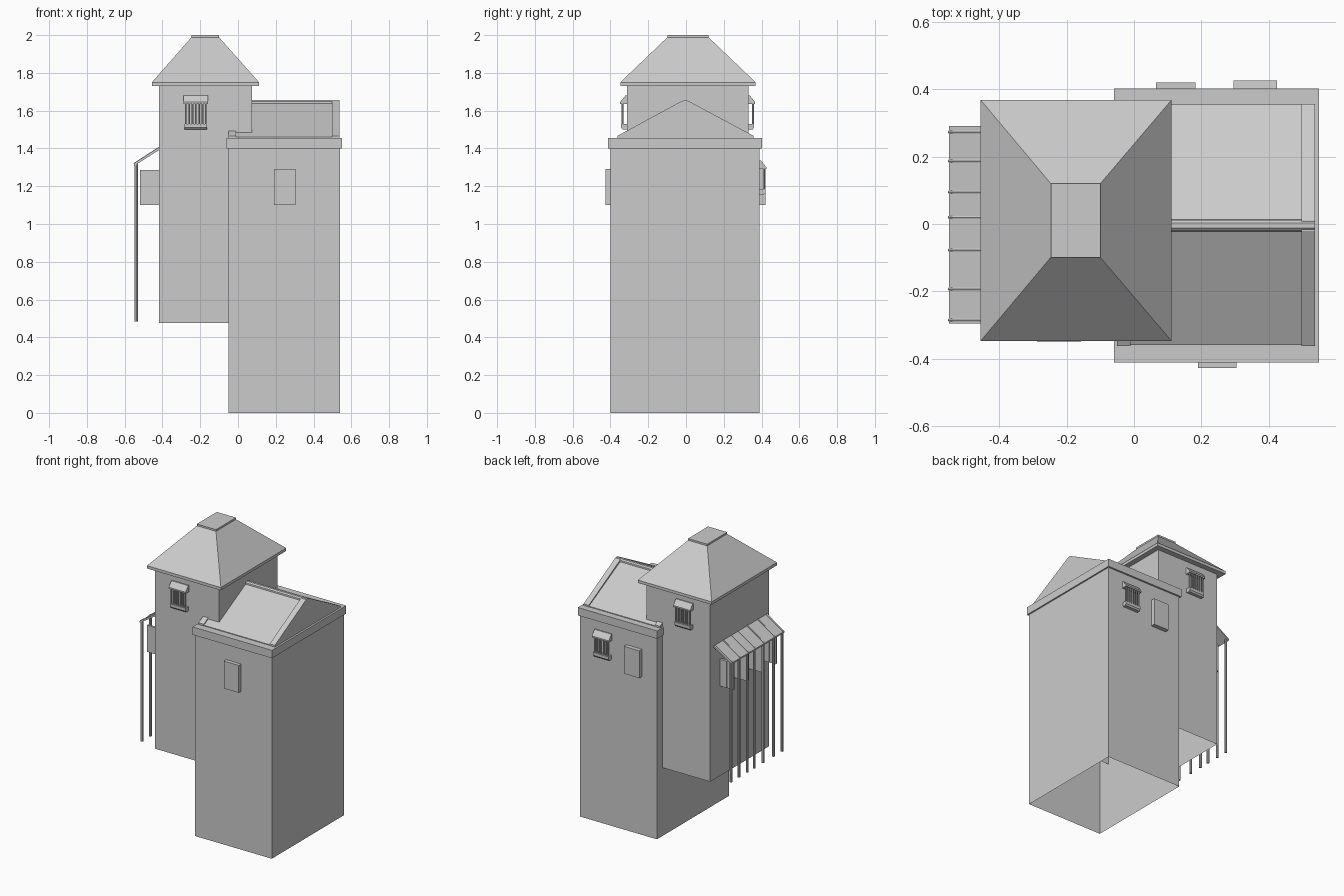
import bpy, bmesh, math
from mathutils import Vector

if "Cube" in bpy.data.objects:
    bpy.data.objects.remove(bpy.data.objects["Cube"])


def finish(name, bm):
    bmesh.ops.recalc_face_normals(bm, faces=bm.faces)
    me = bpy.data.meshes.new(name)
    bm.to_mesh(me)
    bm.free()
    ob = bpy.data.objects.new(name, me)
    bpy.context.collection.objects.link(ob)
    return ob


def frustum(name, low, high, z0, z1, open_bottom=False):
    """Box or hipped shape between two (x0, x1, y0, y1) rectangles."""
    bm = bmesh.new()
    rings = []
    for (x0, x1, y0, y1), z in ((low, z0), (high, z1)):
        rings.append([bm.verts.new((x, y, z)) for x, y in
                      ((x0, y0), (x1, y0), (x1, y1), (x0, y1))])
    a, b = rings
    for i in range(4):
        j = (i + 1) % 4
        bm.faces.new((a[i], a[j], b[j], b[i]))
    bm.faces.new(b)
    if not open_bottom:
        bm.faces.new(a[::-1])
    return finish(name, bm)


def box(name, x0, x1, y0, y1, z0, z1, open_bottom=False):
    r = (x0, x1, y0, y1)
    return frustum(name, r, r, z0, z1, open_bottom)


def prism(name, profile, lo, hi, axis="x"):
    """Extrude a (y, z) profile along x, or an (x, z) profile along y."""
    bm = bmesh.new()
    put = (lambda p, t: (t, p[0], p[1])) if axis == "x" else (lambda p, t: (p[0], t, p[1]))
    a = [bm.verts.new(put(p, lo)) for p in profile]
    b = [bm.verts.new(put(p, hi)) for p in profile]
    n = len(a)
    for i in range(n):
        bm.faces.new((a[i], a[(i + 1) % n], b[(i + 1) % n], b[i]))
    bm.faces.new(a)
    bm.faces.new(b[::-1])
    return finish(name, bm)


def rod(name, p, q, r, sides=8):
    p, q = Vector(p), Vector(q)
    bm = bmesh.new()
    bmesh.ops.create_cone(bm, cap_ends=True, segments=sides, radius1=r, radius2=r,
                          depth=(q - p).length)
    rot = (q - p).to_track_quat("Z", "Y")
    for v in bm.verts:
        v.co = rot @ v.co + (p + q) / 2
    return finish(name, bm)


# Main block with cornice
box("block_walls", -0.05, 0.54, -0.40, 0.39, 0, 1.41, True)
box("block_cornice", -0.06, 0.55, -0.412, 0.402, 1.40, 1.455)

# Gabled roof with raised verges and ridge cap
RIDGE = -0.005
prism("gable_roof", [(-0.36, 1.45), (-0.36, 1.46), (RIDGE, 1.647), (0.355, 1.46), (0.355, 1.45)],
      -0.05, 0.53)
for name, x0, x1 in (("verge_left", -0.05, -0.01), ("verge_right", 0.497, 0.537)):
    prism(name, [(-0.362, 1.45), (-0.362, 1.467), (-0.021, 1.652), (0.012, 1.652),
                 (0.357, 1.467), (0.357, 1.45)], x0, x1)
prism("ridge_cap", [(-0.022, 1.637), (-0.021, 1.648), (-0.012, 1.656), (0.003, 1.656),
                    (0.012, 1.648), (0.013, 1.637)], -0.05, 0.537)

# Tower with hipped roof
box("tower_walls", -0.417, 0.074, -0.313, 0.33, 0.475, 1.74, True)
EAVE = (-0.456, 0.112, -0.348, 0.369)
CAP = (-0.247, -0.10, -0.099, 0.12)
box("tower_eave", *EAVE, 1.73, 1.75)
frustum("tower_hip_roof", EAVE, CAP, 1.75, 1.988)
box("tower_roof_cap", *CAP, 1.988, 2.0)


# Barred bay windows: hood, bars and sill
def bay_window(name, x, wall, s, z):
    out = lambda pts: [(wall + s * a, z + b) for a, b in pts]
    prism(name + "_hood", out([(-0.005, 0.18), (0.008, 0.18), (0.036, 0.145),
                               (0.036, 0.135), (-0.005, 0.135)]), x - 0.065, x + 0.065)
    prism(name + "_sill", out([(-0.005, 0.0), (0.022, 0.0), (0.031, 0.01),
                               (0.031, 0.03), (-0.005, 0.03)]), x - 0.06, x + 0.06)
    for i in range(7):
        bx = x - 0.053 + i * 0.106 / 6
        y = wall + s * 0.024
        rod(name + "_bar", (bx, y, z + 0.025), (bx, y, z + 0.14), 0.005, 6)


bay_window("tower_front_window", -0.223, -0.313, -1, 1.50)
bay_window("tower_back_window", -0.223, 0.33, 1, 1.50)
bay_window("block_back_window", 0.36, 0.39, 1, 1.155)

# Plain shutters on the block
box("front_shutter", 0.19, 0.304, -0.427, -0.395, 1.10, 1.29)
box("back_shutter", 0.065, 0.183, 0.385, 0.42, 1.10, 1.29)

# Lean-to awning on the left side, with ribs and tall posts
prism("awning", [(-0.415, 1.405), (-0.55, 1.318), (-0.55, 1.308), (-0.415, 1.393)],
      -0.296, 0.291, "y")
for y in (0.273, 0.187, 0.095, 0.02, -0.077, -0.193, -0.285):
    rod("awning_rib", (-0.415, y, 1.405), (-0.55, y, 1.318), 0.005, 6)
    rod("awning_post", (-0.538, y, 0.485), (-0.538, y, 1.325), 0.009)

# Open folding shutters under the awning, two leaves each
for y in (0.215, 0.06, -0.10, -0.25):
    box("inner_leaf", -0.47, -0.415, y - 0.009, y + 0.009, 1.10, 1.285)
    box("outer_leaf", -0.52, -0.47, y - 0.007, y + 0.007, 1.10, 1.285)
